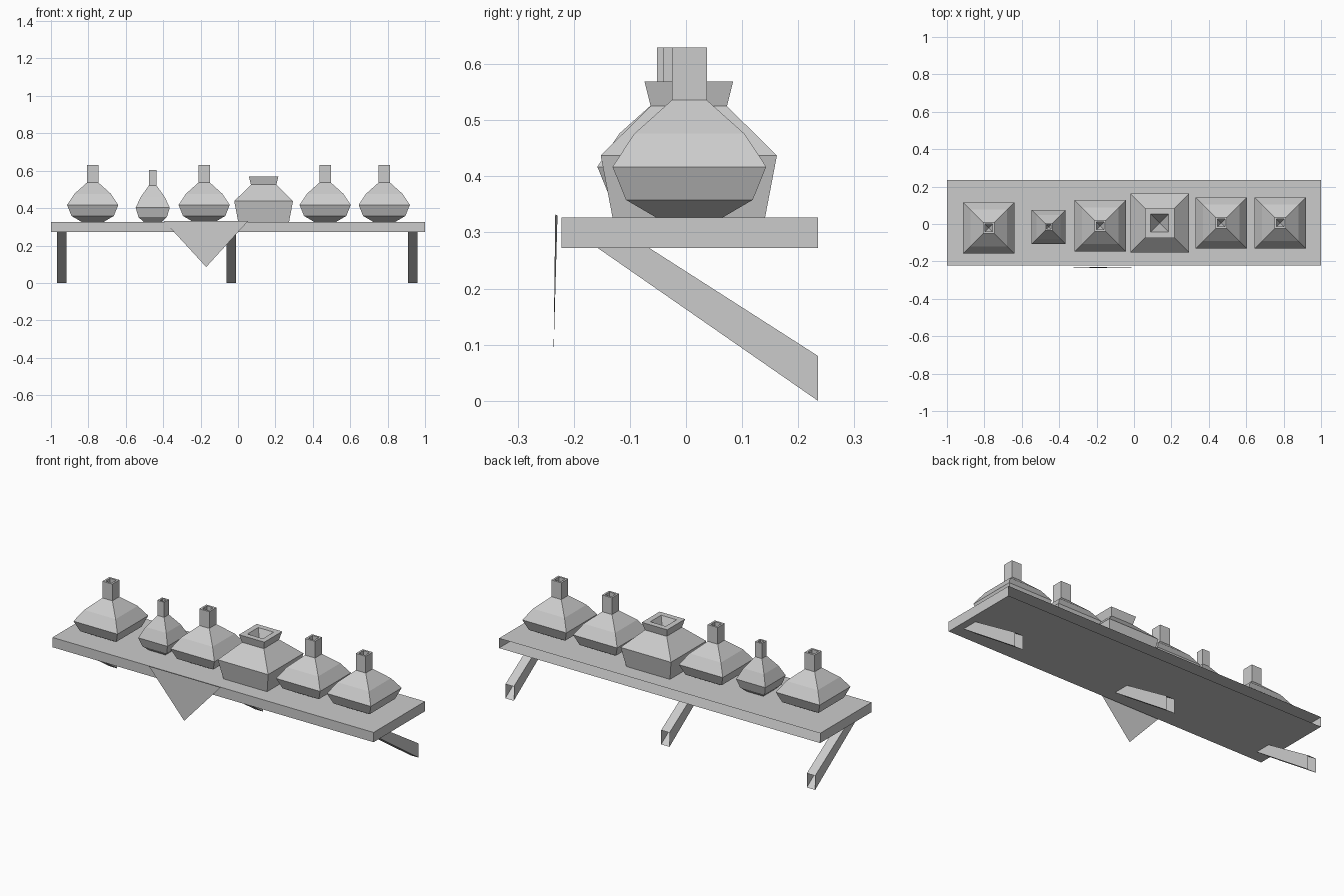
import bpy
import bmesh

cube = bpy.data.objects.get("Cube")
if cube:
    bpy.data.objects.remove(cube, do_unlink=True)

grey = bpy.data.materials.new("plain_grey")
grey.use_nodes = True
colour = (0.6, 0.6, 0.6, 1)
grey.diffuse_color = colour
grey.node_tree.nodes["Principled BSDF"].inputs["Base Color"].default_value = colour


def finish(name, bm):
    mesh = bpy.data.meshes.new(name)
    bm.to_mesh(mesh)
    bm.free()
    mesh.materials.append(grey)
    obj = bpy.data.objects.new(name, mesh)
    bpy.context.collection.objects.link(obj)
    return obj


def open_back_bar(name, x0, x1, outline):
    """Extrude a side outline (y, z) along x; its last edge faces the back and stays open."""
    bm = bmesh.new()
    left = [bm.verts.new((x0, y, z)) for y, z in outline]
    right = [bm.verts.new((x1, y, z)) for y, z in outline]
    bm.faces.new(left)
    bm.faces.new(right[::-1])
    for i in range(len(outline) - 1):
        bm.faces.new((left[i + 1], left[i], right[i], right[i + 1]))
    bmesh.ops.recalc_face_normals(bm, faces=bm.faces)
    return finish(name, bm)


def square_pot(name, x, y, profile, hole_bottom):
    """Stack square rings (half width, z) and end in a point inside the mouth."""
    bm = bmesh.new()
    rings = [[bm.verts.new((x + sx * r, y + sy * r, z))
              for sx, sy in ((-1, -1), (1, -1), (1, 1), (-1, 1))]
             for r, z in profile]
    bm.faces.new(rings[0][::-1])
    for low, high in zip(rings, rings[1:]):
        for i in range(4):
            j = (i + 1) % 4
            bm.faces.new((low[i], low[j], high[j], high[i]))
    tip = bm.verts.new((x, y, hole_bottom))
    for i in range(4):
        bm.faces.new((rings[-1][i], rings[-1][(i + 1) % 4], tip))
    return finish(name, bm)


# Shelf board, open along the back edge
BACK, UNDER, TOP = 0.235, 0.272, 0.327
open_back_bar("shelf_board", -1, 1,
              [(BACK, TOP), (-0.222, TOP), (-0.222, UNDER), (BACK, UNDER)])

# Slanted braces running down to the wall
for side, x in (("right", -0.943), ("middle", -0.036), ("left", 0.934)):
    open_back_bar(side + "_brace", x - 0.026, x + 0.026,
                  [(BACK, 0.08), (-0.065, UNDER), (-0.157, UNDER), (BACK, 0)])

# Pot profiles, from the base up to the rim and into the mouth
bottle = [(0.06, TOP), (0.113, 0.358), (0.137, 0.417), (0.098, 0.476),
          (0.031, 0.536), (0.031, 0.63), (0.02, 0.63), (0.02, 0.54)]
small_bottle = [(0.05, TOP), (0.076, 0.352), (0.091, 0.402), (0.064, 0.46),
                (0.021, 0.52), (0.021, 0.605), (0.012, 0.605), (0.012, 0.53)]
jar = [(0.136, TOP), (0.157, 0.437), (0.068, 0.525), (0.079, 0.569), (0.048, 0.569)]

for name, x, y in (("far_right_bottle", -0.777, -0.021),
                   ("middle_bottle", -0.181, -0.01),
                   ("left_bottle", 0.466, 0.006),
                   ("far_left_bottle", 0.782, 0.006)):
    square_pot(name, x, y, bottle, 0.5)
square_pot("small_bottle", -0.456, -0.015, small_bottle, 0.5)
square_pot("wide_jar", 0.137, 0.005, jar, 0.46)

# Hanging triangular cloth in front of the board
bm = bmesh.new()
bm.faces.new([bm.verts.new(p) for p in
              ((-0.395, -0.229, 0.33), (-0.17, -0.236, 0.085), (0.055, -0.233, 0.332))])
finish("hanging_cloth", bm)
